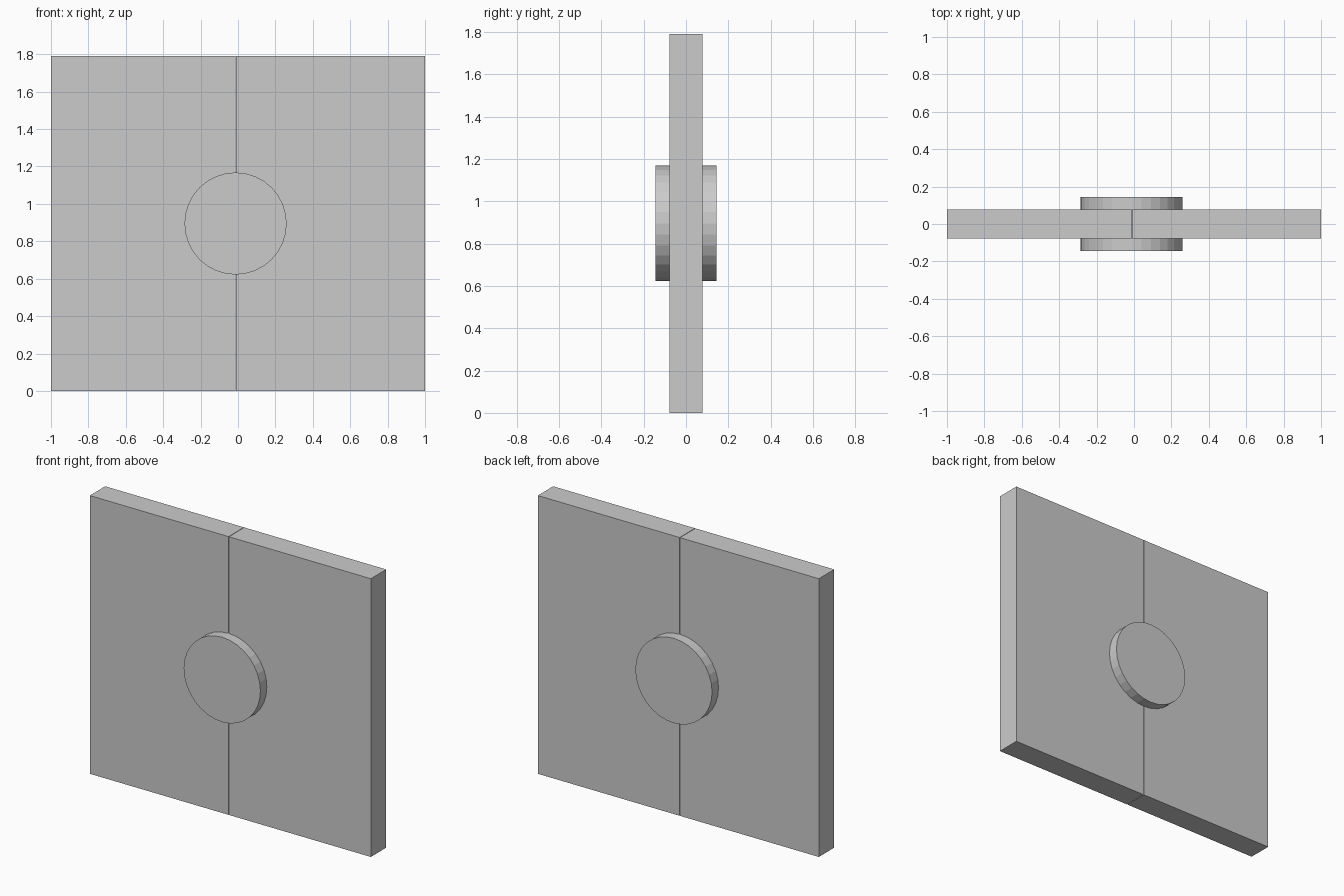
import bpy
import math

if "Cube" in bpy.data.objects:
    bpy.data.objects.remove(bpy.data.objects["Cube"])

HEIGHT = 1.79
THICK = 0.156
SEAM_X = -0.011
GAP = 0.003


def panel(name, x0, x1):
    bpy.ops.mesh.primitive_cube_add(size=1, location=((x0 + x1) / 2, 0, HEIGHT / 2))
    ob = bpy.context.object
    ob.name = name
    ob.scale = (x1 - x0, THICK, HEIGHT)
    bpy.ops.object.transform_apply(location=False, rotation=False, scale=True)


# Two door panels with a hairline seam
panel("left_panel", -1.0, SEAM_X - GAP / 2)
panel("right_panel", SEAM_X + GAP / 2, 1.0)

# Round boss passing through both panels, proud of front and back
bpy.ops.mesh.primitive_cylinder_add(
    vertices=32, radius=0.273, depth=0.287,
    location=(-0.013, 0, HEIGHT / 2), rotation=(math.pi / 2, 0, 0))
bpy.context.object.name = "center_disc"
